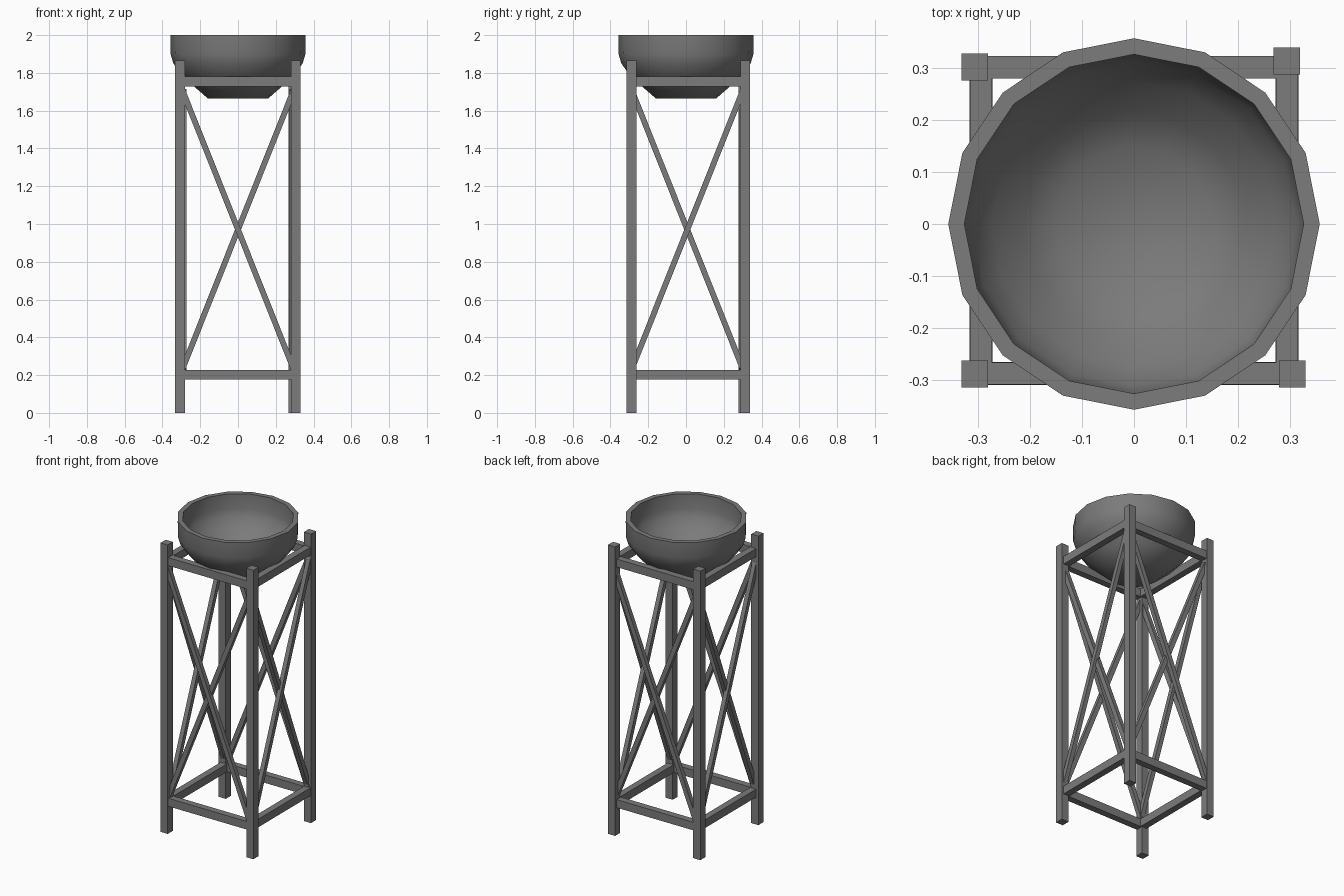
import bpy, bmesh, math
from mathutils import Vector, Matrix

cube = bpy.data.objects.get("Cube")
if cube:
    bpy.data.objects.remove(cube, do_unlink=True)

grey = bpy.data.materials.new("dark_grey")
grey.use_nodes = True
colour = (0.2, 0.2, 0.2, 1)
grey.diffuse_color = colour
grey.node_tree.nodes["Principled BSDF"].inputs["Base Color"].default_value = colour


def add_object(name, bm):
    bmesh.ops.recalc_face_normals(bm, faces=bm.faces)
    mesh = bpy.data.meshes.new(name)
    bm.to_mesh(mesh)
    bm.free()
    mesh.materials.append(grey)
    obj = bpy.data.objects.new(name, mesh)
    bpy.context.collection.objects.link(obj)
    return obj


def beam(name, start, end, side, width, depth):
    """Box from start to end; depth runs along the side direction."""
    start, end, side = Vector(start), Vector(end), Vector(side)
    along = (end - start).normalized()
    across = side.cross(along)
    frame = Matrix((across * width, side * depth, end - start)).transposed().to_4x4()
    frame.translation = (start + end) / 2
    bm = bmesh.new()
    bmesh.ops.create_cube(bm, size=1, matrix=frame)
    return add_object(name, bm)


# Four upright legs, set slightly unevenly
legs = {"front_right": (-0.307, -0.289), "front_left": (0.305, -0.289),
        "back_right": (-0.307, 0.303), "back_left": (0.294, 0.314)}
for name, (x, y) in legs.items():
    beam(name + "_leg", (x, y, 0), (x, y, 1.865), (0, 1, 0), 0.051, 0.052)

# Rails and crossed braces on each side
sides = {"front": ((-0.295, -0.288), (0.295, -0.288), (0, 1, 0)),
         "back": ((-0.295, 0.302), (0.295, 0.302), (0, 1, 0)),
         "right": ((-0.295, -0.288), (-0.295, 0.302), (1, 0, 0)),
         "left": ((0.295, -0.288), (0.295, 0.302), (1, 0, 0))}
for name, (a, b, side) in sides.items():
    for level, z in (("lower", 0.202), ("upper", 1.755)):
        beam(f"{name}_{level}_rail", (*a, z), (*b, z), side, 0.052, 0.043)
    shift = Vector(side) * 0.008
    beam(name + "_rising_brace", Vector((*a, 0.23)) + shift,
         Vector((*b, 1.71)) + shift, side, 0.03, 0.028)
    beam(name + "_falling_brace", Vector((*a, 1.71)) - shift,
         Vector((*b, 0.23)) - shift, side, 0.03, 0.028)

# Thick-walled bowl lathed from an outer and inner profile
profile = [(0.16, 1.665), (0.235, 1.73), (0.3, 1.79), (0.342, 1.85), (0.357, 1.9),
           (0.358, 2), (0.327, 2), (0.326, 1.905), (0.313, 1.86), (0.275, 1.805),
           (0.215, 1.75), (0.15, 1.695)]
SIDES = 16
bm = bmesh.new()
rings = []
for radius, z in profile:
    angles = [2 * math.pi * i / SIDES for i in range(SIDES)]
    rings.append([bm.verts.new((radius * math.cos(t), radius * math.sin(t), z))
                  for t in angles])
for low, high in zip(rings, rings[1:]):
    for i in range(SIDES):
        j = (i + 1) % SIDES
        bm.faces.new((low[i], low[j], high[j], high[i]))
bm.faces.new(rings[0])
bm.faces.new(rings[-1])
bowl = add_object("bowl", bm)
bpy.ops.object.select_all(action="DESELECT")
bowl.select_set(True)
bpy.context.view_layer.objects.active = bowl
bpy.ops.object.shade_smooth_by_angle(angle=math.radians(50))
